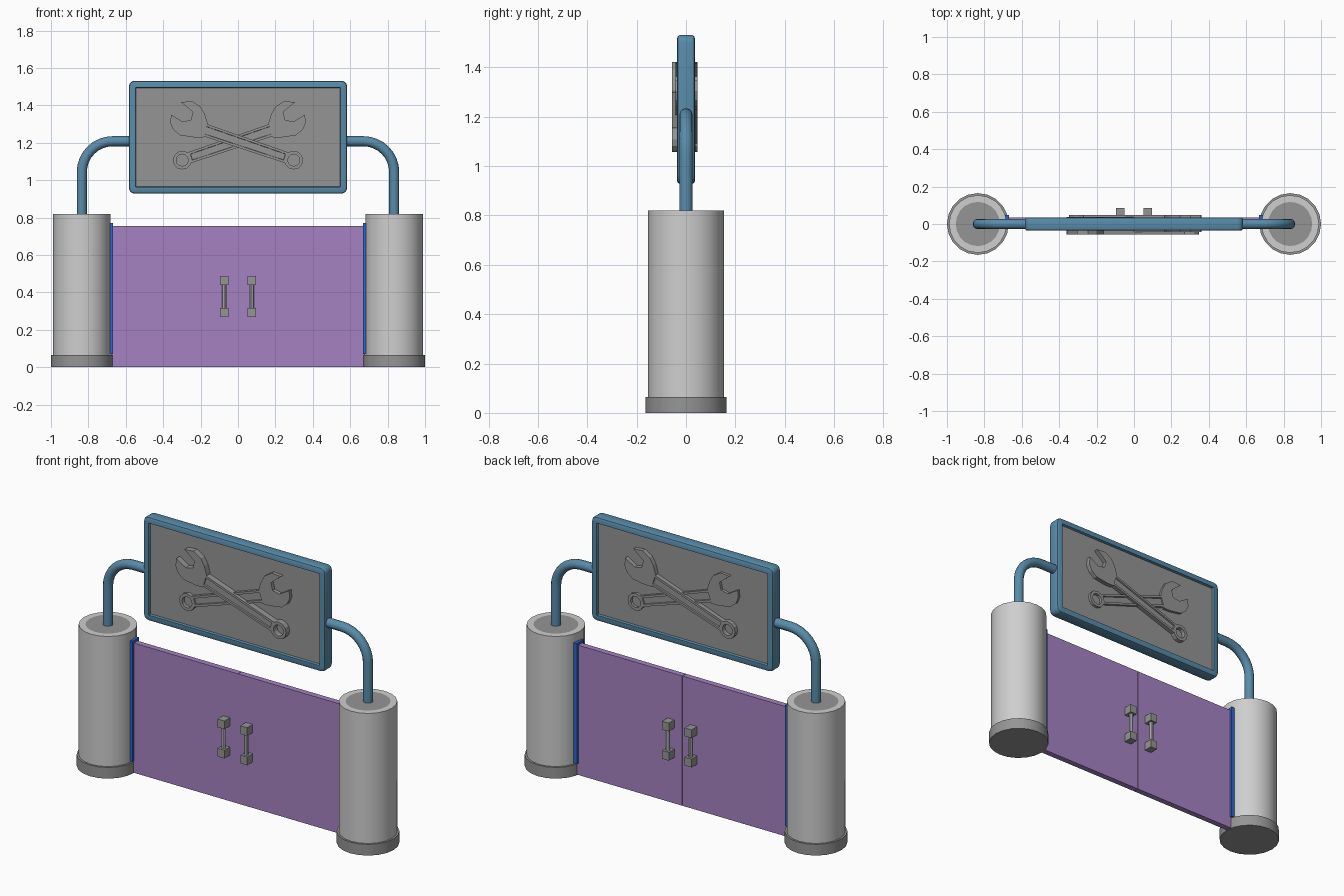
import bpy, bmesh, math
from mathutils import Matrix, Vector

if "Cube" in bpy.data.objects:
    bpy.data.objects.remove(bpy.data.objects["Cube"])


def material(name, rgb):
    m = bpy.data.materials.new(name)
    m.diffuse_color = (*rgb, 1)
    m.use_nodes = True
    m.node_tree.nodes["Principled BSDF"].inputs["Base Color"].default_value = m.diffuse_color
    return m


LIGHT = material("light grey", (0.62, 0.62, 0.62))
GREY = material("mid grey", (0.30, 0.30, 0.30))
STEEL = material("steel blue", (0.10, 0.26, 0.40))
PURPLE = material("purple", (0.376, 0.225, 0.54))
BLUE = material("bright blue", (0.03, 0.13, 0.58))


def finish(name, bm, mats, smooth=False):
    bmesh.ops.recalc_face_normals(bm, faces=bm.faces)
    me = bpy.data.meshes.new(name)
    bm.to_mesh(me)
    bm.free()
    ob = bpy.data.objects.new(name, me)
    bpy.context.collection.objects.link(ob)
    for m in mats:
        me.materials.append(m)
    if smooth:
        shade(ob)
    return ob


def shade(ob):
    bpy.ops.object.select_all(action='DESELECT')
    ob.select_set(True)
    bpy.context.view_layer.objects.active = ob
    bpy.ops.object.shade_smooth_by_angle(angle=math.radians(35))


def add_box(bm, lo, hi):
    lo, hi = Vector(lo), Vector(hi)
    size = hi - lo
    mat = Matrix.Translation((lo + hi) / 2) @ Matrix.Diagonal((*size, 1))
    return bmesh.ops.create_cube(bm, size=1, matrix=mat)["verts"]


def box(name, lo, hi, mat):
    bm = bmesh.new()
    add_box(bm, lo, hi)
    return finish(name, bm, [mat])


def cylinder(name, x, r, z0, z1, mats, inset=0):
    bm = bmesh.new()
    bmesh.ops.create_cone(bm, cap_ends=True, segments=20, radius1=r, radius2=r, depth=z1 - z0,
                          matrix=Matrix.Translation((x, 0, (z0 + z1) / 2)))
    if inset:
        cap = max(bm.faces, key=lambda f: f.calc_center_median().z)
        bmesh.ops.inset_region(bm, faces=[cap], thickness=inset)
        cap.material_index = 1
    return finish(name, bm, mats, True)


PILLAR_X = 0.835
DOOR_Y = 0.0165

for side, s in (("left", -1), ("right", 1)):
    # pillar with a grey disc on top, and its foot
    cylinder(side + "_pillar", s * PILLAR_X, 0.154, 0.03, 0.82, [LIGHT, GREY], 0.036)
    cylinder(side + "_pillar_base", s * PILLAR_X, 0.165, 0, 0.065, [GREY])

    # bent pipe carrying the sign
    bend, top = 0.165, 1.208
    path = [(PILLAR_X, 0.8)]
    for i in range(9):
        a = math.pi / 2 * i / 8
        path.append((PILLAR_X - bend + bend * math.cos(a), top - bend + bend * math.sin(a)))
    path.append((0.56, top))
    cu = bpy.data.curves.new(side + "_pipe", 'CURVE')
    cu.dimensions = '3D'
    cu.bevel_depth = 0.027
    cu.bevel_resolution = 4
    sp = cu.splines.new('POLY')
    sp.points.add(len(path) - 1)
    for p, (x, z) in zip(sp.points, path):
        p.co = (s * x, 0, z, 1)
    cu.materials.append(STEEL)
    ob = bpy.data.objects.new(side + "_pipe", cu)
    bpy.context.collection.objects.link(ob)
    bpy.ops.object.select_all(action='DESELECT')
    ob.select_set(True)
    bpy.context.view_layer.objects.active = ob
    bpy.ops.object.convert(target='MESH')
    shade(bpy.context.view_layer.objects.active)

    # hinge strip and door leaf
    xs = sorted((s * 0.668, s * 0.70))
    box(side + "_hinge_strip", (xs[0], DOOR_Y - 0.031, 0.07), (xs[1], DOOR_Y + 0.031, 0.77), BLUE)
    xs = sorted((s * 0.001, s * 0.68))
    box(side + "_door", (xs[0], DOOR_Y - 0.017, 0.002), (xs[1], DOOR_Y + 0.017, 0.755), PURPLE)

    # handles on both faces of the leaf
    for face, f in (("front", -1), ("back", 1)):
        hx = s * 0.073
        for end, z in (("lower", 0.293), ("upper", 0.463)):
            ys = sorted((DOOR_Y + f * 0.015, DOOR_Y + f * 0.068))
            box(f"{side}_{face}_handle_{end}_block", (hx - 0.022, ys[0], z - 0.024),
                (hx + 0.022, ys[1], z + 0.024), GREY)
        bm = bmesh.new()
        bmesh.ops.create_cone(bm, segments=10, radius1=0.012, radius2=0.012, depth=0.15,
                              matrix=Matrix.Translation((hx, DOOR_Y + f * 0.045, 0.378)))
        finish(f"{side}_{face}_handle_bar", bm, [LIGHT], True)

# sign: rounded frame with a recessed grey panel on both sides
bm = bmesh.new()
add_box(bm, (-0.583, -0.036, 0.928), (0.583, 0.036, 1.531))
corners = [e for e in bm.edges if abs(e.verts[0].co.y - e.verts[1].co.y) > 0.01]
bmesh.ops.bevel(bm, geom=corners, offset=0.03, segments=4, profile=0.5, affect='EDGES')
rims = [e for e in bm.edges if abs(e.verts[0].co.y - e.verts[1].co.y) < 0.001]
bmesh.ops.bevel(bm, geom=rims, offset=0.012, segments=2, profile=0.5, affect='EDGES')
for sy in (-1, 1):
    face = max(bm.faces, key=lambda f: sy * f.calc_center_median().y)
    bmesh.ops.inset_region(bm, faces=[face], thickness=0.023)
    bmesh.ops.inset_region(bm, faces=[face], thickness=0.003, depth=-0.014)
    face.material_index = 1
finish("sign_frame", bm, [STEEL, GREY], True)

# open end of the wrench as an outline in x and z
HEAD = [(-.305, 1.417), (-.246, 1.422), (-.200, 1.392), (-.178, 1.355), (-.163, 1.306), (-.187, 1.228),
        (-.230, 1.228), (-.310, 1.240), (-.345, 1.268), (-.362, 1.305), (-.358, 1.350),
        (-.296, 1.313), (-.252, 1.322), (-.241, 1.364)]
RING = Vector((0.298, 1.107))


def wrench(name, flip, f, y0, y1):
    """flip mirrors in x, f is the side of the sign, y0..y1 the height range off its middle"""
    bm = bmesh.new()

    def prism(points):
        face = bm.faces.new([bm.verts.new((x, y0, z)) for x, z in points])
        ext = bmesh.ops.extrude_face_region(bm, geom=[face])["geom"]
        bmesh.ops.translate(bm, vec=(0, y1 - y0, 0),
                            verts=[v for v in ext if isinstance(v, bmesh.types.BMVert)])
        return [g for g in ext if isinstance(g, bmesh.types.BMFace)][0]

    prism(HEAD)
    # shaft with a sunken groove
    a = Vector((-0.19, 1.272))
    d = (RING - a).normalized()
    n = Vector((-d.y, d.x))
    b = RING - d * 0.038
    groove = prism([a + n * 0.034, a - n * 0.034, b - n * 0.030, b + n * 0.030])
    bmesh.ops.inset_region(bm, faces=[groove], thickness=0.018)
    bmesh.ops.inset_region(bm, faces=[groove], thickness=0.002, depth=0)
    for v in groove.verts:
        v.co.y -= 0.008
    # ring end with a through hole
    loops = []
    for r, y in ((0.050, y0), (0.050, y1), (0.032, y1), (0.032, y0)):
        loops.append([bm.verts.new((RING.x + r * math.cos(k * math.pi / 6), y,
                                    RING.y + r * math.sin(k * math.pi / 6))) for k in range(12)])
    for i in range(4):
        p, q = loops[i], loops[(i + 1) % 4]
        for k in range(12):
            bm.faces.new((p[k], p[k - 1], q[k - 1], q[k]))
    # mirrored for the crossing one, turned half round for the back
    bmesh.ops.scale(bm, vec=(flip * -f, f, 1), verts=bm.verts)
    finish(name, bm, [GREY])


wrench("front_wrench_upper", 1, -1, 0.021, 0.056)
wrench("front_wrench_lower", -1, -1, 0.020, 0.043)
wrench("back_wrench_upper", 1, 1, 0.021, 0.047)
wrench("back_wrench_lower", -1, 1, 0.020, 0.038)
